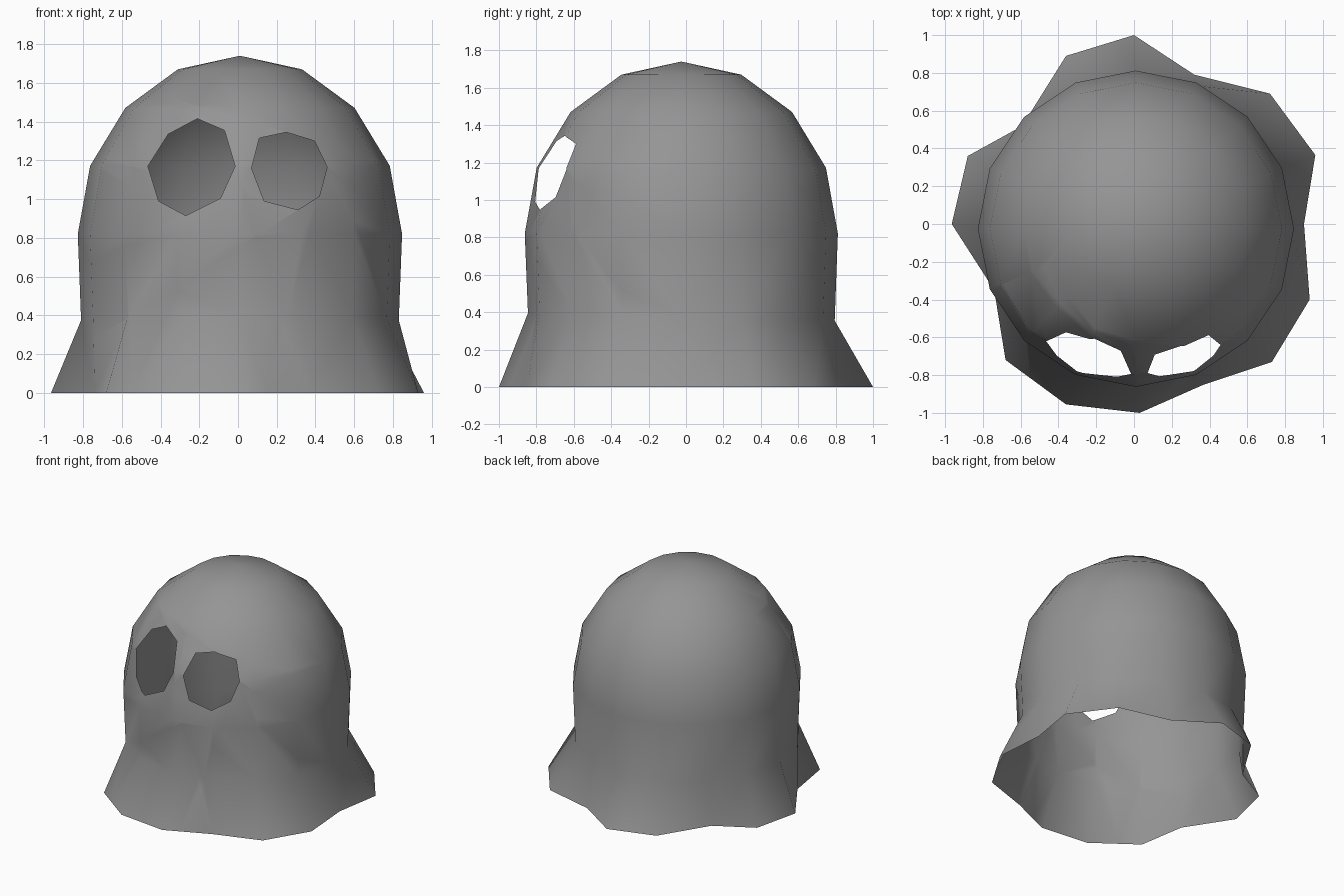
import bpy, bmesh, math
from mathutils import Vector

if "Cube" in bpy.data.objects:
    bpy.data.objects.remove(bpy.data.objects["Cube"])

SIDES = 16
CX, CY = 0.01, -0.025

mat = bpy.data.materials.new("grey cloth")
mat.diffuse_color = (0.3, 0.3, 0.3, 1)
mat.use_nodes = True
mat.node_tree.nodes["Principled BSDF"].inputs["Base Color"].default_value = mat.diffuse_color

# Wavy hem outline, counter-clockwise from +x
hem = [(.90, 0), (.96, .365), (.72, .69), (.32, .79), (0, 1), (-.36, .89),
       (-.59, .52), (-.88, .36), (-.965, 0), (-.74, -.35), (-.68, -.72),
       (-.36, -.955), (.03, -1), (.37, -.85), (.73, -.73), (.93, -.40)]

bm = bmesh.new()
rings = [[bm.verts.new((x, y, 0)) for x, y in hem]]

# Straight body ring, then the domed head
profile = [(0.82, 0.375)]
for i in range(4):
    a = math.radians(22.5 * i)
    profile.append((0.837 * math.cos(a), 0.82 + 0.92 * math.sin(a)))
for r, z in profile:
    ring = []
    for k in range(SIDES):
        a = 2 * math.pi * k / SIDES
        tilt = -0.02 * math.sin(a) if z < 0.5 else 0
        ring.append(bm.verts.new((CX + r * math.cos(a), CY + r * math.sin(a), z + tilt)))
    rings.append(ring)
for low, high in zip(rings, rings[1:]):
    for k in range(SIDES):
        n = (k + 1) % SIDES
        bm.faces.new((low[k], low[n], high[n], high[k]))
top = bm.verts.new((CX, CY, 1.74))
for k in range(SIDES):
    bm.faces.new((rings[-1][k], rings[-1][(k + 1) % SIDES], top))


def cut_eye(outline):
    """Cut a convex hole (x, z points, clockwise from the front) in the face side."""
    planes = []

    def inside():
        found = []
        for f in bm.faces:
            c = f.calc_center_median()
            if c.y < -0.2 and all((c - p).dot(n) < 0 for p, n in planes):
                found.append(f)
        return found

    for (x0, z0), (x1, z1) in zip(outline, outline[1:] + outline[:1]):
        p, n = Vector((x0, 0, z0)), Vector((z0 - z1, 0, x1 - x0)).normalized()
        faces = inside()
        geom = list({e for f in faces for e in f.edges}) + faces
        geom += list({v for f in faces for v in f.verts})
        bmesh.ops.bisect_plane(bm, geom=geom, dist=1e-5, plane_co=p, plane_no=n)
        planes.append((p, n))
    bmesh.ops.delete(bm, geom=inside(), context='FACES')


# Two uneven eye holes
cut_eye([(-.21, 1.415), (-.07, 1.355), (-.015, 1.17), (-.09, 1.005),
         (-.27, .915), (-.41, .99), (-.465, 1.17), (-.36, 1.335)])
cut_eye([(.25, 1.345), (.395, 1.30), (.46, 1.165), (.42, 1.015),
         (.31, .945), (.135, .99), (.07, 1.16), (.11, 1.315)])

bmesh.ops.recalc_face_normals(bm, faces=bm.faces)
for f in bm.faces:
    f.smooth = True
mesh = bpy.data.meshes.new("ghost_sheet")
bm.to_mesh(mesh)
bm.free()
mesh.materials.append(mat)
sheet = bpy.data.objects.new("ghost_sheet", mesh)
bpy.context.collection.objects.link(sheet)
